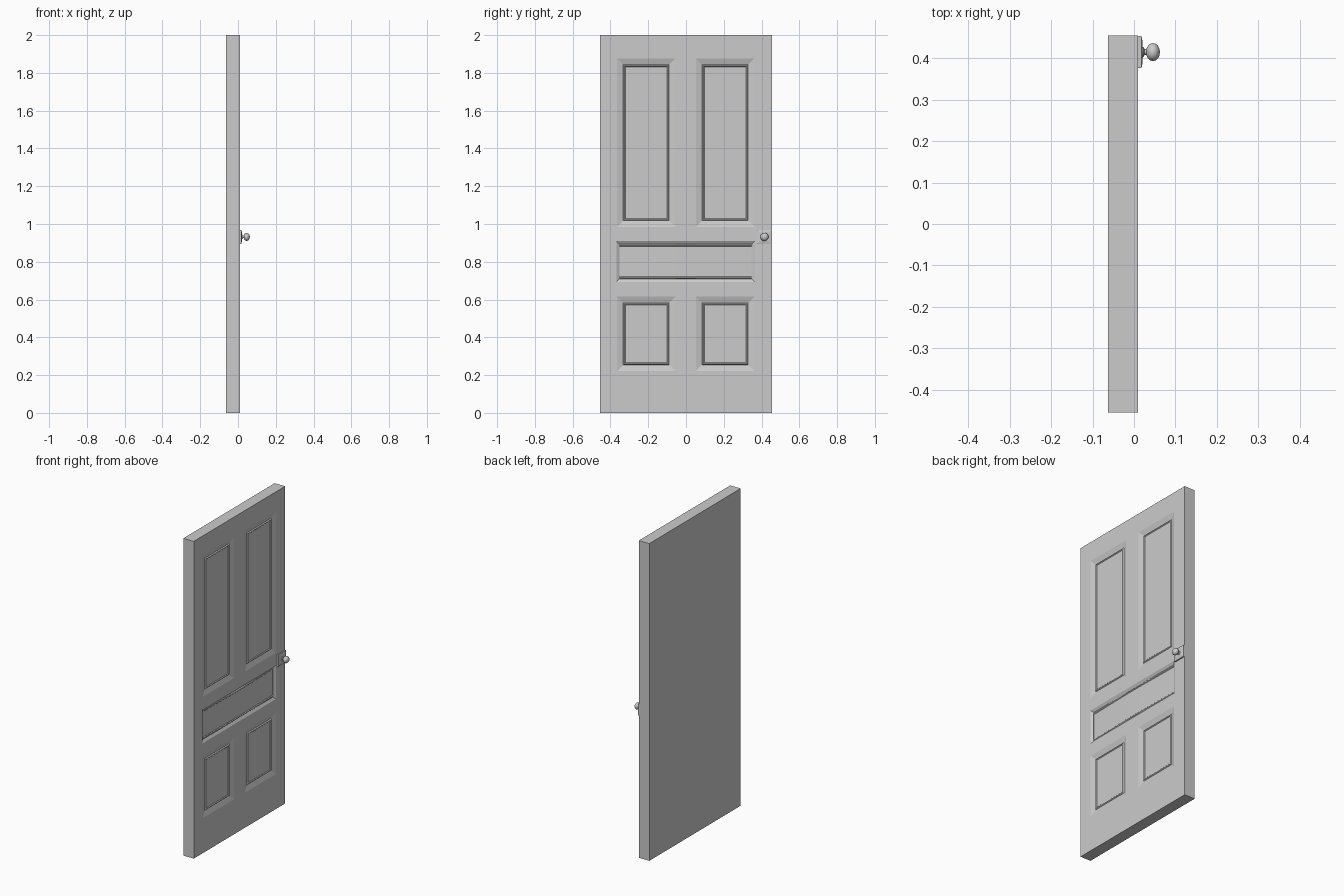
import bpy, bmesh, math
from mathutils import Vector, Matrix

if "Cube" in bpy.data.objects:
    bpy.data.objects.remove(bpy.data.objects["Cube"])

BACK, FRONT, HALF_W, HEIGHT = -0.0625, 0.01, 0.455, 2.0
KNOB_Y, KNOB_Z = 0.415, 0.932


def finish(bm, name, angle=None):
    bmesh.ops.recalc_face_normals(bm, faces=bm.faces[:])
    mesh = bpy.data.meshes.new(name)
    bm.to_mesh(mesh)
    bm.free()
    obj = bpy.data.objects.new(name, mesh)
    bpy.context.collection.objects.link(obj)
    if angle:
        bpy.ops.object.select_all(action='DESELECT')
        obj.select_set(True)
        bpy.context.view_layer.objects.active = obj
        bpy.ops.object.shade_smooth_by_angle(angle=math.radians(angle))
    return obj


def box(x0, x1, y0, y1, z0, z1):
    bm = bmesh.new()
    m = Matrix.Translation(((x0 + x1) / 2, (y0 + y1) / 2, (z0 + z1) / 2))
    bmesh.ops.create_cube(bm, size=1, matrix=m @ Matrix.Diagonal((x1 - x0, y1 - y0, z1 - z0, 1)))
    return bm


# Panels: y range, z range, width of the sloped surround
panels = [(-0.366, -0.056, 0.69, 0.91, 0)]
panels = [(s0, s1, z0, z1, 0.033)
          for z0, z1 in ((0.985, 1.877), (0.221, 0.615))
          for s0, s1 in ((-0.366, -0.056), (0.052, 0.362))]
panels.append((-0.368, 0.364, 0.693, 0.909, 0.016))

# Door slab, cut into a grid so each panel is a block of front faces
bm = box(BACK, FRONT, -HALF_W, HALF_W, 0, HEIGHT)
for axis, cuts in ((Vector((0, 1, 0)), {v for p in panels for v in p[:2]}),
                   (Vector((0, 0, 1)), {v for p in panels for v in p[2:4]})):
    for c in sorted(cuts):
        bmesh.ops.bisect_plane(bm, geom=bm.verts[:] + bm.edges[:] + bm.faces[:],
                               plane_co=axis * c, plane_no=axis)

# Panel mouldings: sloped surround, raised bead, flat field
for y0, y1, z0, z1, slope in panels:
    region = []
    for f in bm.faces:
        c = f.calc_center_median()
        if f.normal.x > 0.9 and abs(c.x - FRONT) < 1e-4 and y0 < c.y < y1 and z0 < c.z < z1:
            region.append(f)
    for width, depth in ((slope, -0.010), (0.004, 0.006), (0.004, 0.0), (0.004, -0.004)):
        bmesh.ops.inset_region(bm, faces=region, thickness=width, depth=depth,
                               use_even_offset=True, use_boundary=True)
        bm.normal_update()
bmesh.ops.dissolve_limit(bm, angle_limit=0.01, verts=bm.verts[:], edges=bm.edges[:])
finish(bm, "door_slab")

# Square backplate with a chamfered front
bm = box(FRONT - 0.002, 0.018, KNOB_Y - 0.039, KNOB_Y + 0.039, KNOB_Z - 0.037, KNOB_Z + 0.037)
bm.normal_update()
front = [f for f in bm.faces if f.normal.x > 0.9]
bmesh.ops.inset_region(bm, faces=front, thickness=0.015, depth=0.003, use_even_offset=True)
finish(bm, "knob_backplate")

# Turned knob: collar, neck and flattened ball as (x, radius)
profile = [(0.018, 0.0), (0.018, 0.014), (0.023, 0.012), (0.025, 0.0075), (0.031, 0.0065)]
profile += [(0.0458 - 0.0167 * math.cos(a), 0.0216 * math.sin(a))
            for a in (math.pi * i / 14 for i in range(2, 15))]
bm = bmesh.new()
vs = [bm.verts.new((x, KNOB_Y + r, KNOB_Z)) for x, r in profile]
es = [bm.edges.new(pair) for pair in zip(vs, vs[1:])]
bmesh.ops.spin(bm, geom=vs + es, cent=(0, KNOB_Y, KNOB_Z), axis=(1, 0, 0),
               angle=2 * math.pi, steps=32)
bmesh.ops.remove_doubles(bm, verts=bm.verts[:], dist=1e-5)
finish(bm, "door_knob", 40)
